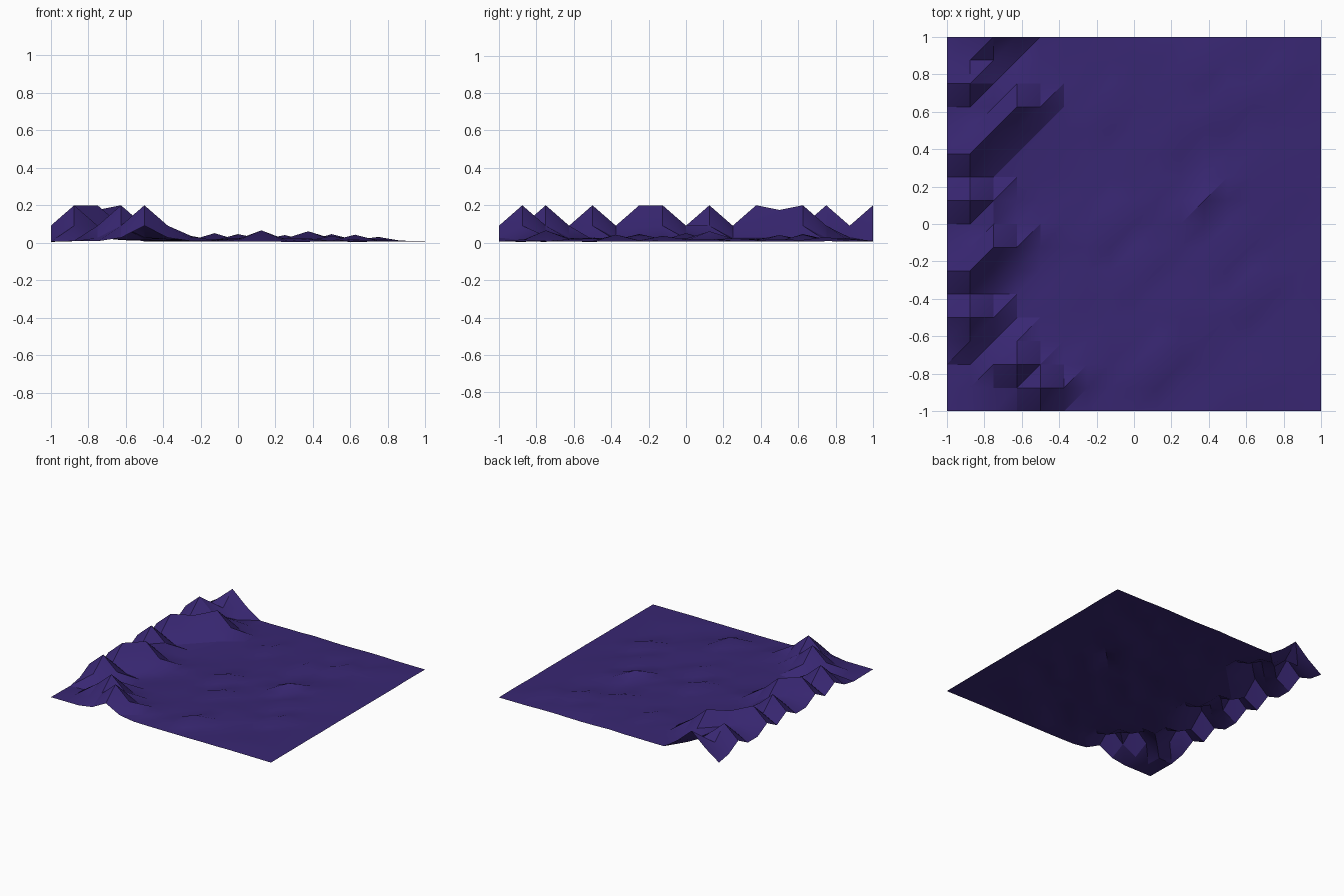
import bpy, bmesh, random
from mathutils import Vector, noise

if "Cube" in bpy.data.objects:
    bpy.data.objects.remove(bpy.data.objects["Cube"])

random.seed(4)
N, STEP = 16, 0.125

# Ridge crest points and low bumps: (x, y) -> height
peaks = {(-0.75, 1): .2, (-0.875, .75): .2, (-0.625, .625): .2, (-0.75, .5): .175,
         (-0.875, .375): .2, (-0.875, .125): .2, (-0.75, -.125): .2, (-0.875, -.25): .2,
         (-0.875, -.5): .2, (-0.625, -.75): .2, (-0.5, -.875): .2}
bumps = {(-0.125, 0): .06, (0.125, -.75): .075, (0.375, .125): .07, (0.625, -.375): .052,
         (0, -.25): .055, (0.5, .625): .055, (0.75, .75): .04, (-0.125, .625): .05,
         (0.25, .5): .05, (0.5, -.125): .045, (-0.25, -.75): .045}


def height(x, y):
    # Gentle ground noise, fading towards the right edge
    amp = 0.022 * min(1, (1.1 - x) / 0.6) * (1 if abs(y) < 0.95 else 0.4)
    h = 0.014 + amp * (0.5 + noise.noise(Vector((x * 3, y * 3, 2.7)))) * random.uniform(0.4, 1)
    h = max(h, bumps.get((x, y), 0))
    for (px, py), ph in peaks.items():
        dx, dy = round(abs(x - px) / STEP), round(abs(y - py) / STEP)
        if dx + dy == 0:
            return ph
        if dx + dy == 1:
            h = max(h, ph * 0.5)
        elif dx == 1 and dy == 1:
            h = max(h, 0.036)
    return h


# Terrain sheet, split along one diagonal direction
bm = bmesh.new()
v = [[None] * (N + 1) for _ in range(N + 1)]
for i in range(N + 1):
    for j in range(N + 1):
        x, y = -1 + i * STEP, -1 + j * STEP
        v[i][j] = bm.verts.new((x, y, height(x, y)))
low = min(p.co.z for p in bm.verts)
for p in bm.verts:
    p.co.z -= low - 0.004 if p.co.z < 0.15 else 0
low = min(p.co.z for p in bm.verts)
for i in range(N):
    for j in range(N):
        a, b, c, d = v[i][j], v[i + 1][j], v[i + 1][j + 1], v[i][j + 1]
        bm.faces.new((a, b, c))
        bm.faces.new((a, c, d))

mesh = bpy.data.meshes.new("terrain")
bm.to_mesh(mesh)
bm.free()
terrain = bpy.data.objects.new("terrain", mesh)
bpy.context.collection.objects.link(terrain)

# Dark violet ground
mat = bpy.data.materials.new("ground_violet")
mat.diffuse_color = (0.04, 0.02, 0.17, 1)
mat.use_nodes = True
mat.node_tree.nodes["Principled BSDF"].inputs["Base Color"].default_value = mat.diffuse_color
mesh.materials.append(mat)

bpy.context.view_layer.objects.active = terrain
terrain.select_set(True)
bpy.ops.object.shade_smooth_by_angle(angle=0.52)
